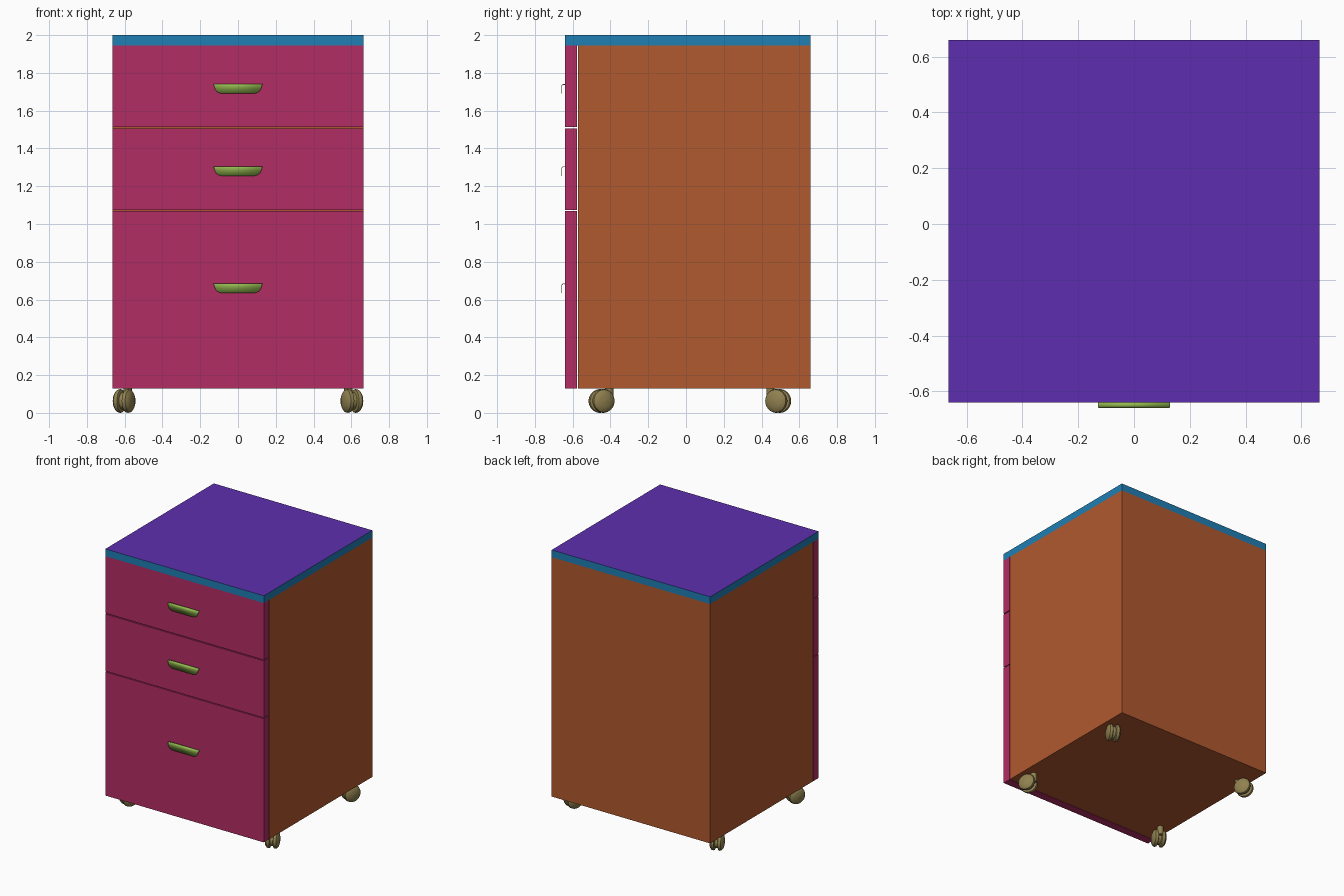
import bpy, bmesh, math
from mathutils import Matrix, Vector

if "Cube" in bpy.data.objects:
    bpy.data.objects.remove(bpy.data.objects["Cube"])


def material(name, rgb):
    m = bpy.data.materials.new(name)
    m.diffuse_color = (*rgb, 1)
    m.use_nodes = True
    m.node_tree.nodes["Principled BSDF"].inputs["Base Color"].default_value = m.diffuse_color
    return m


ORANGE = material("carcass", (0.44, 0.10, 0.028))
PINK = material("drawer", (0.45, 0.026, 0.125))
BLUE = material("edge", (0.014, 0.21, 0.45))
PURPLE = material("top_surface", (0.11, 0.028, 0.43))
GREEN = material("handle", (0.30, 0.49, 0.08))
TAN = material("caster", (0.28, 0.22, 0.08))


def finish(name, bm, mat, smooth=False):
    bmesh.ops.recalc_face_normals(bm, faces=bm.faces)
    mesh = bpy.data.meshes.new(name)
    bm.to_mesh(mesh)
    bm.free()
    mesh.materials.append(mat)
    ob = bpy.data.objects.new(name, mesh)
    bpy.context.collection.objects.link(ob)
    if smooth:
        bpy.ops.object.select_all(action='DESELECT')
        bpy.context.view_layer.objects.active = ob
        ob.select_set(True)
        bpy.ops.object.shade_smooth_by_angle(angle=math.radians(35))
    return ob


def box(name, lo, hi, mat):
    lo, hi = Vector(lo), Vector(hi)
    bm = bmesh.new()
    bmesh.ops.create_cube(bm, size=1, matrix=Matrix.Translation((lo + hi) / 2)
                          @ Matrix.Diagonal((*(hi - lo), 1)))
    return finish(name, bm, mat)


def lathe(bm, profile, mat, steps=32):
    """Revolve (radius, offset) points about local x, then place with mat."""
    vs = [bm.verts.new((t, 0, r)) for r, t in profile]
    es = [bm.edges.new(p) for p in zip(vs, vs[1:])]
    geom = bmesh.ops.spin(bm, geom=vs + es, axis=(1, 0, 0), cent=(0, 0, 0),
                          angle=2 * math.pi, steps=steps, use_duplicate=False)
    new = set(vs) | {v for v in bm.verts if v.index == -1}
    new = [v for v in new if v.is_valid]
    bmesh.ops.remove_doubles(bm, verts=new, dist=1e-5)
    bm.verts.index_update()
    return mat


# Cabinet body and top panel
W = 0.665
box("cabinet_body", (-W, -0.572, 0.13), (W, 0.66, 1.945), ORANGE)
top = box("top_panel", (-W, -0.64, 1.945), (W, 0.66, 2.0), BLUE)
top.data.materials.append(PURPLE)
for p in top.data.polygons:
    if p.normal.z > 0.9:
        p.material_index = 1

# Drawer fronts
for name, z0, z1 in (("lower", 0.13, 1.068), ("middle", 1.074, 1.506), ("upper", 1.513, 1.945)):
    box(name + "_drawer_front", (-W, -0.64, z0), (W, -0.577, z1), PINK)

# Hooked pulls: rows of (y, drop from top, half width)
ROWS = [(-0.638, 0, 0.129), (-0.652, 0, 0.129), (-0.657, -0.003, 0.128), (-0.660, -0.010, 0.126),
        (-0.660, -0.024, 0.122), (-0.660, -0.036, 0.115), (-0.660, -0.044, 0.105), (-0.660, -0.049, 0.088)]
for name, z in (("lower", 0.684), ("middle", 1.304), ("upper", 1.740)):
    bm = bmesh.new()
    rows = [[bm.verts.new((s * w, y, z + d)) for s in (-1, 1)] for y, d, w in ROWS]
    for a, b in zip(rows, rows[1:]):
        bm.faces.new((a[0], a[1], b[1], b[0]))
    pull = finish(name + "_handle", bm, GREEN, True)
    sol = pull.modifiers.new("thickness", 'SOLIDIFY')
    sol.thickness = 0.003
    # keep the metal inside the outer outline
    up = pull.data.polygons[0].normal.z > 0
    sol.offset = -1 if up else 1

# Twin-wheel swivel casters, mirrored to all four corners
R = 0.063
WHEEL = [(0, 0.010), (0.050, 0.010), (0.060, 0.014), (R, 0.022), (0.060, 0.034),
         (0.048, 0.044), (0.028, 0.050), (0, 0.052)]
HUB = [(0, -0.009), (0.046, -0.009), (0.046, 0.009), (0, 0.009)]
for side, sx in (("left", -1), ("right", 1)):
    for end, sy, cy in (("front", 1, -0.447), ("back", -1, 0.488)):
        place = (Matrix.Translation((sx * 0.603, cy, R)) @ Matrix.Diagonal((sx, sy, 1, 1))
                 @ Matrix.Rotation(math.radians(25), 4, 'Z'))
        for part, prof in (("outer_wheel", WHEEL), ("inner_wheel", [(r, -t) for r, t in WHEEL]),
                           ("hub", HUB)):
            bm = bmesh.new()
            lathe(bm, prof, place)
            bmesh.ops.transform(bm, matrix=place, verts=bm.verts)
            finish(f"{end}_{side}_caster_{part}", bm, TAN, True)
        # Swivel stem, offset from the axle, with a bracket between the wheels
        bm = bmesh.new()
        bmesh.ops.create_cone(bm, cap_ends=True, segments=24, radius1=0.022, radius2=0.022, depth=0.067,
                              matrix=place @ Matrix.Translation((0, 0.045, 0.0345)))
        bmesh.ops.create_cube(bm, size=1, matrix=place @ Matrix.Translation((0, 0.024, 0.022))
                              @ Matrix.Diagonal((0.018, 0.06, 0.05, 1)))
        finish(f"{end}_{side}_caster_stem", bm, TAN, True)
